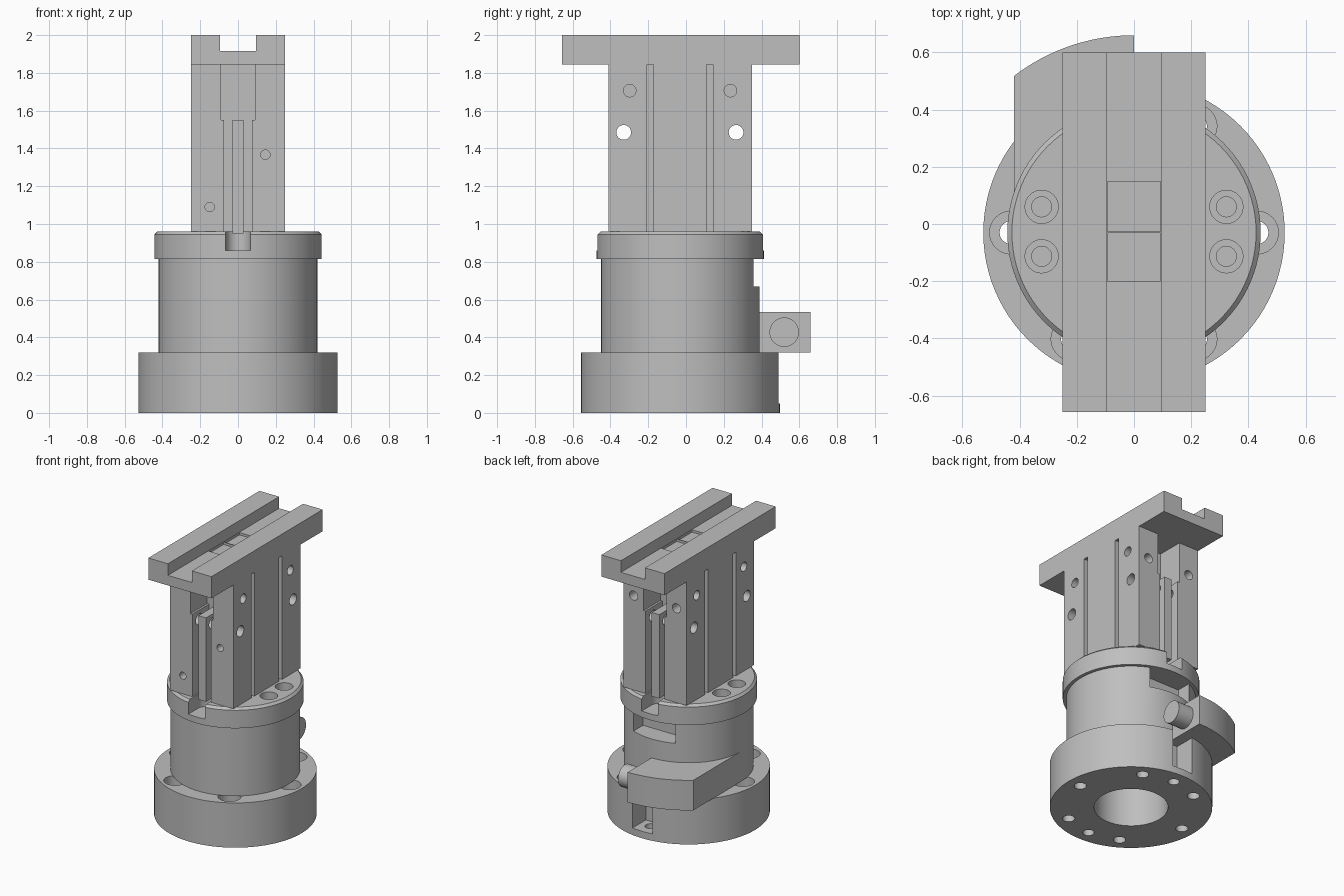
import bpy, bmesh, math
from mathutils import Matrix

cube = bpy.data.objects.get("Cube")
if cube:
    bpy.data.objects.remove(cube, do_unlink=True)

AXIS_Y = -0.03   # centre line of the round parts

steel = bpy.data.materials.new("light grey metal")
steel.use_nodes = True
GREY = (0.52, 0.52, 0.52, 1)
steel.diffuse_color = GREY
steel.node_tree.nodes["Principled BSDF"].inputs["Base Color"].default_value = GREY


def make(name, bm):
    bmesh.ops.recalc_face_normals(bm, faces=bm.faces[:])
    mesh = bpy.data.meshes.new(name)
    bm.to_mesh(mesh)
    bm.free()
    mesh.materials.append(steel)
    ob = bpy.data.objects.new(name, mesh)
    bpy.context.collection.objects.link(ob)
    return ob


def box(name, x, y, z):
    """Box from (low, high) pairs."""
    bm = bmesh.new()
    bmesh.ops.create_cube(bm, size=1)
    for v in bm.verts:
        v.co = [(lo + hi) / 2 + c * (hi - lo) for c, (lo, hi) in zip(v.co, (x, y, z))]
    return make(name, bm)


def rod(name, centre, r, span, axis="z", sides=32):
    """Cylinder over span along an axis; centre holds the other two coordinates."""
    bm = bmesh.new()
    bmesh.ops.create_cone(bm, cap_ends=True, segments=sides, radius1=r, radius2=r,
                          depth=span[1] - span[0])
    mid = (span[0] + span[1]) / 2
    a, b = centre
    if axis == "z":
        m = Matrix.Translation((a, b, mid))
    elif axis == "x":
        m = Matrix.Translation((mid, a, b)) @ Matrix.Rotation(math.pi / 2, 4, "Y")
    else:
        m = Matrix.Translation((a, mid, b)) @ Matrix.Rotation(math.pi / 2, 4, "X")
    bm.transform(m)
    return make(name, bm)


def prism(name, outline, z):
    """Extrude an xy outline between two heights."""
    bm = bmesh.new()
    face = bm.faces.new([bm.verts.new((x, y, z[0])) for x, y in outline])
    top = bmesh.ops.extrude_face_region(bm, geom=[face])["geom"]
    bmesh.ops.translate(bm, vec=(0, 0, z[1] - z[0]),
                        verts=[g for g in top if isinstance(g, bmesh.types.BMVert)])
    return make(name, bm)


def cut(ob, cutters):
    """Subtract the cutters one by one, then remove them."""
    for c in cutters:
        mod = ob.modifiers.new("cut", "BOOLEAN")
        mod.operation, mod.solver, mod.object = "DIFFERENCE", "EXACT", c
        dg = bpy.context.evaluated_depsgraph_get()
        mesh = bpy.data.meshes.new_from_object(ob.evaluated_get(dg))
        ob.modifiers.clear()
        ob.data = mesh
        bpy.data.objects.remove(c, do_unlink=True)
    return ob


# Base ring with bore, bolt holes, dowel holes and a rear notch
base = rod("base_ring", (0, AXIS_Y), 0.527, (0, 0.32), sides=96)
cuts = [rod("c", (0, AXIS_Y), 0.24, (-0.1, 0.5), sides=64),
        box("c", (-0.08, 0.08), (0.34, 0.7), (0.05, 0.5))]
for i in range(6):
    a = i * math.pi / 3
    p = (0.43 * math.cos(a), AXIS_Y + 0.43 * math.sin(a))
    cuts += [rod("c", p, 0.04, (-0.1, 0.5)), rod("c", p, 0.075, (0.18, 0.5))]
for s in (-1, 1):
    cuts.append(rod("c", (0, AXIS_Y + s * 0.43), 0.037, (-0.1, 0.15)))
cut(base, cuts)

# Body cylinder with a rear window under the flange
body = rod("body_cylinder", (0, AXIS_Y), 0.42, (0.32, 0.815), sides=96)
cut(body, [rod("c", (0, AXIS_Y), 0.24, (0.1, 0.75), sides=64),
           box("c", (-0.165, 0.165), (0.25, 0.7), (0.67, 0.9))])

# Flange with chamfered rim, counterbored bolts and two round-ended slots
flange = rod("top_flange", (0, AXIS_Y), 0.443, (0.815, 0.96), sides=96)
bm = bmesh.new()
bm.from_mesh(flange.data)
rim = [e for e in bm.edges if all(v.co.z > 0.95 for v in e.verts)]
bmesh.ops.bevel(bm, geom=rim, offset=0.016, segments=1, affect="EDGES")
bm.to_mesh(flange.data)
bm.free()
cuts = []
for s in (-1, 1):
    for y in (0.06, -0.113):
        cuts += [rod("c", (s * 0.323, y), 0.058, (0.9, 1.1)),
                 rod("c", (s * 0.323, y), 0.035, (0.83, 1.1))]
    inner, outer = AXIS_Y + s * 0.33, AXIS_Y + s * 0.6
    cuts += [box("c", (-0.065, 0.065), sorted((inner, outer)), (0.86, 1.1)),
             rod("c", (0, inner), 0.0652, (0.86, 1.1))]
cut(flange, cuts)

# Column with end slots, side grooves and cross holes
column = box("column", (-0.25, 0.25), (-0.41, 0.35), (0.96, 1.845))
cuts = []
for s in (-1, 1):
    inner, outer = AXIS_Y + s * 0.19, AXIS_Y + s * 0.6
    ys = sorted((inner, outer))
    cuts += [box("c", (-0.075, 0.075), ys, (0.9, 1.6)),
             box("c", (-0.09, 0.09), ys, (1.55, 1.9))]
    for y in (-0.19, 0.125):
        cuts.append(box("c", sorted((s * 0.215, s * 0.4)), (y - 0.017, y + 0.017), (0.9, 1.9)))
    for y in (-0.298, 0.235):
        cuts.append(rod("c", (y, 1.706), 0.033, sorted((s * 0.18, s * 0.4)), "x"))
    cuts.append(rod("c", (s * 0.17, 1.635), 0.033, (0.24, 0.5), "y"))
for y in (-0.33, 0.265):
    cuts.append(rod("c", (y, 1.485), 0.039, (-0.5, 0.5), "x"))
for x, z in ((0.145, 1.367), (-0.15, 1.09)):
    cuts.append(rod("c", (x, z), 0.025, (-0.6, -0.3), "y"))
cut(column, cuts)

# Guide bars standing in the end slots
for name, s in (("front_guide_bar", -1), ("back_guide_bar", 1)):
    ys = sorted((AXIS_Y + s * 0.15, AXIS_Y + s * 0.375))
    bar = box(name, (-0.03, 0.03), ys, (0.95, 1.55))
    cut(bar, [rod("c", (y, 1.485), 0.039, (-0.5, 0.5), "x") for y in (-0.33, 0.265)])

# Top rail with a long channel and two shallow square pockets
rail = box("top_rail", (-0.25, 0.25), (-0.657, 0.6), (1.845, 2))
cut(rail, [box("c", (-0.095, 0.095), (-1, 1), (1.917, 2.1)),
           box("c", (-0.092, 0.092), (-0.2, -0.032), (1.9, 2.1)),
           box("c", (-0.092, 0.092), (-0.026, 0.148), (1.9, 2.1))])

# Curved rear arm hugging the body, with a stop pin
def arc(r, start, end, n=16):
    steps = [start + (end - start) * i / n for i in range(n + 1)]
    return [(r * math.cos(a), AXIS_Y + r * math.sin(a)) for a in steps]


side = math.acos(-0.42 / 0.69)
outline = arc(0.69, math.pi / 2, side) + arc(0.4199, math.pi, math.pi / 2)
prism("rear_arm", outline, (0.32, 0.535))
rod("stop_pin", (0.52, 0.427), 0.078, (-0.03, 0.12), "x")

# Smooth round walls, keep edges sharp
bpy.ops.object.select_all(action="DESELECT")
for ob in bpy.context.collection.objects:
    if ob.type == "MESH" and steel.name in ob.data.materials:
        ob.select_set(True)
        bpy.context.view_layer.objects.active = ob
bpy.ops.object.shade_smooth_by_angle(angle=math.radians(30))
